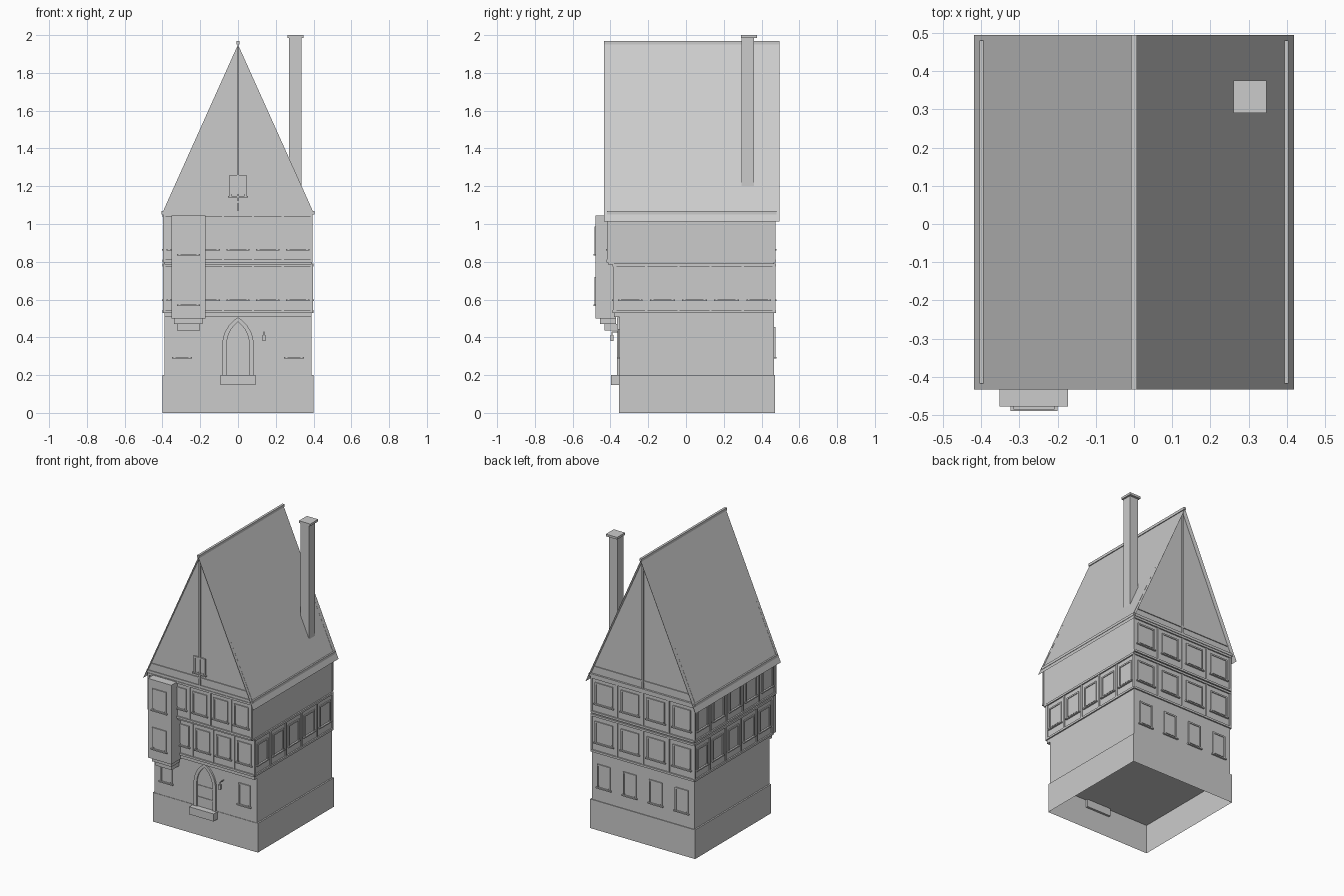
import bpy, bmesh, math
from mathutils import Vector

if "Cube" in bpy.data.objects:
    bpy.data.objects.remove(bpy.data.objects["Cube"])


def finish(name, bm):
    bmesh.ops.recalc_face_normals(bm, faces=bm.faces)
    me = bpy.data.meshes.new(name)
    bm.to_mesh(me)
    bm.free()
    ob = bpy.data.objects.new(name, me)
    bpy.context.collection.objects.link(ob)
    return ob


def add_box(bm, x0, x1, y0, y1, z0, z1):
    vs = bmesh.ops.create_cube(bm, size=1)["verts"]
    for v in vs:
        v.co = Vector(((x0 + x1) / 2 + v.co.x * (x1 - x0),
                       (y0 + y1) / 2 + v.co.y * (y1 - y0),
                       (z0 + z1) / 2 + v.co.z * (z1 - z0)))
    return vs


def boxes(name, *dims):
    bm = bmesh.new()
    for d in dims:
        add_box(bm, *d)
    return finish(name, bm)


def slab(bm, side, face, u0, u1, z0, z1, d0, d1):
    """Box lying on a facade, from depth d0 to d1 outward of the wall plane."""
    s = -1 if side in ("front", "left") else 1
    a, b = sorted((s * (face + d0), s * (face + d1)))
    if side in ("front", "back"):
        add_box(bm, u0, u1, a, b, z0, z1)
    else:
        add_box(bm, a, b, u0, u1, z0, z1)


def window(bm, side, face, u, z0, z1, w, t=0.010):
    h = w / 2
    slab(bm, side, face, u - h + t, u + h - t, z0 + t, z1 - t, -0.004, 0.002)
    for e in (u - h, u + h - t):
        slab(bm, side, face, e, e + t, z0, z1, -0.004, 0.007)
    slab(bm, side, face, u - h + t, u + h - t, z1 - t, z1, -0.004, 0.007)
    slab(bm, side, face, u - h - 0.008, u + h + 0.008, z0 - 0.008, z0, -0.004, 0.012)


def facade(name, side, face, u0, u1, z0, z1, n):
    """Timbered storey: rails, posts and a row of framed windows."""
    tim, win = bmesh.new(), bmesh.new()
    step = (u1 - u0) / n
    slab(tim, side, face, u0, u1, z0, z0 + 0.014, -0.004, 0.009)
    slab(tim, side, face, u0, u1, z1 - 0.014, z1, -0.004, 0.009)
    for i in range(n + 1):
        c = min(max(u0 + i * step, u0 + 0.006), u1 - 0.006)
        slab(tim, side, face, c - 0.006, c + 0.006, z0 + 0.014, z1 - 0.014, -0.004, 0.006)
    for i in range(n):
        window(win, side, face, u0 + (i + 0.5) * step, z0 + 0.07, z0 + 0.215, step * 0.68)
    finish(name + "_timbers", tim)
    finish(name + "_windows", win)


def extrude_xz(bm, polys, y0, y1):
    cache, faces = {}, []
    for p in polys:
        vs = []
        for x, z in p:
            k = (round(x, 5), round(z, 5))
            if k not in cache:
                cache[k] = bm.verts.new((x, y0, z))
            vs.append(cache[k])
        faces.append(bm.faces.new(vs))
    if y1 != y0:
        r = bmesh.ops.extrude_face_region(bm, geom=faces, use_keep_orig=True)
        for v in r["geom"]:
            if isinstance(v, bmesh.types.BMVert):
                v.co.y = y1


# Plinth, open underneath
bm = bmesh.new()
add_box(bm, -0.40, 0.40, -0.355, 0.472, 0, 0.2)
low = [f for f in bm.faces if f.calc_center_median().z < 0.01]
bmesh.ops.delete(bm, geom=low, context="FACES")
finish("plinth", bm)

# Storeys, jettied forward at the front
boxes("ground_floor", (-0.39, 0.39, -0.352, 0.467, 0.2, 0.53))
boxes("first_floor", (-0.39, 0.39, -0.38, 0.467, 0.507, 0.80))
boxes("second_floor", (-0.39, 0.39, -0.412, 0.467, 0.785, 1.06))
boxes("eaves_plate", (-0.405, 0.405, -0.417, 0.48, 1.05, 1.068))

# Timbered facades
for lvl, front, z0, z1 in (("first", 0.38, 0.53, 0.79), ("second", 0.412, 0.797, 1.05)):
    facade(lvl + "_front", "front", front, -0.395, 0.395, z0, z1, 5)
    facade(lvl + "_back", "back", 0.467, -0.395, 0.395, z0, z1, 4)
    facade(lvl + "_left", "left", 0.39, -front, 0.47, z0, z1, 5)
facade("first_right", "right", 0.39, -0.38, 0.47, 0.53, 0.79, 5)

# Ground floor windows
bm = bmesh.new()
for x in (-0.297, 0.297):
    window(bm, "front", 0.352, x, 0.297, 0.443, 0.09)
for i in range(4):
    window(bm, "back", 0.467, -0.296 + i * 0.1975, 0.297, 0.455, 0.1)
finish("ground_windows", bm)


# Pointed door with surround
def arch(w, z0, spring, h, n=8):
    r = (h * h + w * w) / (2 * w)
    a = math.asin(h / r)
    right = [(w - r + r * math.cos(a * i / n), spring + r * math.sin(a * i / n)) for i in range(n)]
    left = [(-x, z) for x, z in reversed(right)]
    return [(w, z0)] + right + [(0, spring + h)] + left + [(-w, z0)]


outer, inner = arch(0.083, 0.2, 0.36, 0.145), arch(0.06, 0.2, 0.36, 0.122)
bm = bmesh.new()
extrude_xz(bm, [(outer[i], outer[i + 1], inner[i + 1], inner[i])
                for i in range(len(outer) - 1)], -0.35, -0.364)
finish("door_surround", bm)
bm = bmesh.new()
extrude_xz(bm, [inner], -0.35, -0.356)
finish("door", bm)
boxes("door_straps", *[(-0.058, 0.058, -0.360, -0.352, z, z + 0.008) for z in (0.26, 0.34)])
boxes("door_step", (-0.093, 0.093, -0.398, -0.34, 0.148, 0.2))

# Wall lantern
boxes("lantern", (0.129, 0.146, -0.401, -0.384, 0.38, 0.413))
boxes("lantern_bracket", (0.135, 0.140, -0.394, -0.35, 0.425, 0.430),
      (0.135, 0.140, -0.394, -0.390, 0.41, 0.428))

# Bay window on stepped corbels
boxes("bay", (-0.352, -0.173, -0.478, -0.37, 0.5, 1.045))
boxes("bay_corbels", (-0.338, -0.188, -0.455, -0.37, 0.47, 0.5),
      (-0.324, -0.202, -0.432, -0.345, 0.435, 0.47))
bm = bmesh.new()
for z in (0.575, 0.842):
    window(bm, "front", 0.478, -0.262, z, z + 0.145, 0.107)
finish("bay_windows", bm)

# Gable walls, with post and collar beam on each
bm = bmesh.new()
for y in (-0.412, 0.467):
    extrude_xz(bm, [((-0.40, 1.06), (0.40, 1.06), (0, 1.95))], y, y)
finish("gables", bm)
bm = bmesh.new()
for side, face in (("front", 0.412), ("back", 0.467)):
    slab(bm, side, face, -0.006, 0.006, 1.068, 1.935, -0.004, 0.008)
    slab(bm, side, face, -0.367, 0.367, 1.112, 1.122, -0.004, 0.006)
finish("gable_timbers", bm)
bm = bmesh.new()
window(bm, "front", 0.414, 0, 1.148, 1.26, 0.088)
finish("attic_window", bm)

# Thin roof sheets and ridge
bm = bmesh.new()
rows = [[bm.verts.new((x, y, z)) for x, z in ((-0.419, 1.013), (0, 1.955), (0.419, 1.013))]
        for y in (-0.433, 0.495)]
for i in range(2):
    bm.faces.new((rows[0][i], rows[0][i + 1], rows[1][i + 1], rows[1][i]))
finish("roof", bm)
boxes("ridge", (-0.008, 0.008, -0.433, 0.495, 1.95, 1.968))

# Chimney with cap
boxes("chimney", (0.27, 0.335, 0.295, 0.36, 1.07, 1.988))
boxes("chimney_cap", (0.261, 0.347, 0.29, 0.376, 1.985, 2.0))
